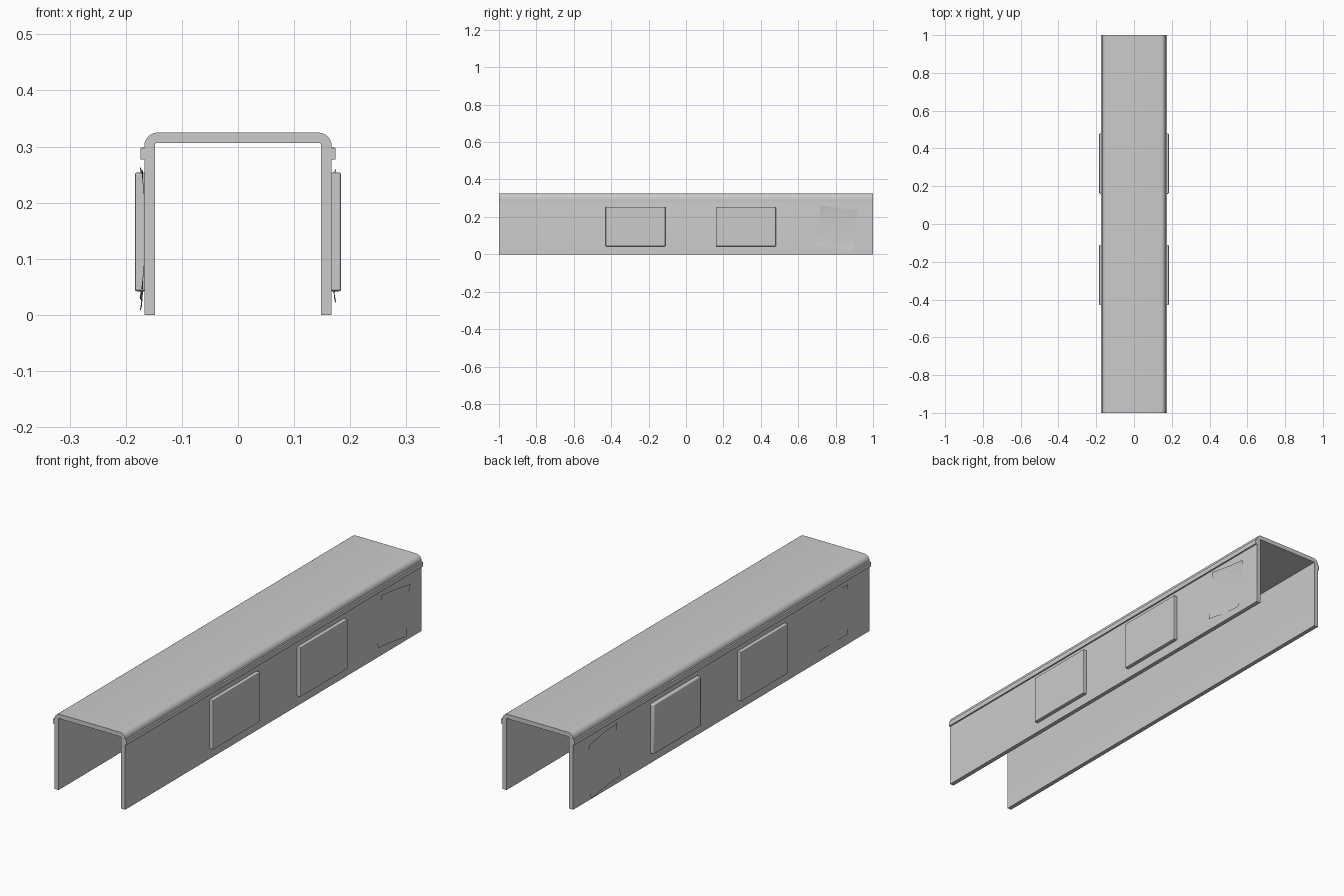
import bpy, bmesh, math

if "Cube" in bpy.data.objects:
    bpy.data.objects.remove(bpy.data.objects["Cube"])


def make_object(name, verts, faces, smooth=False):
    mesh = bpy.data.meshes.new(name)
    mesh.from_pydata(verts, [], faces)
    bm = bmesh.new()
    bm.from_mesh(mesh)
    bmesh.ops.recalc_face_normals(bm, faces=bm.faces)
    bm.to_mesh(mesh)
    bm.free()
    ob = bpy.data.objects.new(name, mesh)
    bpy.context.collection.objects.link(ob)
    if smooth:
        bpy.context.view_layer.objects.active = ob
        ob.select_set(True)
        bpy.ops.object.shade_smooth_by_angle(angle=math.radians(30))
        ob.select_set(False)
    return ob


def box(name, x0, x1, y0, y1, z0, z1, bevel):
    bpy.ops.mesh.primitive_cube_add(size=1)
    ob = bpy.context.object
    ob.name = name
    for v in ob.data.vertices:
        v.co = (x1 if v.co.x > 0 else x0, y1 if v.co.y > 0 else y0,
                z1 if v.co.z > 0 else z0)
    mod = ob.modifiers.new("edge_bevel", 'BEVEL')
    mod.width = bevel
    mod.segments = 2
    return ob


# Channel: half outer and inner outlines, mirrored and bridged as strips
W, T, H, R = 0.167, 0.019, 0.325, 0.024
outer = [(W, 0.0)]
inner = [(W - T, 0.0)]
for i in range(7):
    a = math.radians(90 * i / 6)
    outer.append((W - R + R * math.cos(a), H - R + R * math.sin(a)))
    inner.append((W - T - 0.002 * (1 - math.cos(a)), H - T - 0.002 * (1 - math.sin(a))))
outer += [(-x, z) for x, z in reversed(outer)]
inner += [(-x, z) for x, z in reversed(inner)]
n = len(outer)
verts = [(x, y, z) for line in (outer, inner) for y in (-1, 1) for x, z in line]
faces = []
for i in range(n - 1):
    a, b, c, d = i, n + i, 2 * n + i, 3 * n + i
    faces += [(a, a + 1, b + 1, b), (c, c + 1, d + 1, d),
              (a, a + 1, c + 1, c), (b, b + 1, d + 1, d)]
for i in (0, n - 1):
    faces.append((i, n + i, 3 * n + i, 2 * n + i))
make_object("channel_cover", verts, faces, True)

# Side trim rails and raised side panels
for s, side in ((1, "right"), (-1, "left")):
    box(f"trim_rail_{side}", s * 0.163, s * 0.174, -1, 1, 0.277, 0.298, 0.001)
    for k, (y0, y1) in enumerate(((-0.43, -0.11), (0.16, 0.48))):
        box(f"side_panel_{side}_{k + 1}", s * 0.164, s * 0.184, y0, y1, 0.042, 0.254, 0.004)


# Thin paper sheets with lightly curled corners: (y, z) corners in order
def sheet(name, s, corners, curl):
    m = 8
    (ya, za), (yb, zb), (yc, zc), (yd, zd) = corners
    verts, faces = [], []
    for j in range(m + 1):
        for i in range(m + 1):
            u, v = i / m, j / m
            y = (ya * (1 - u) + yb * u) * (1 - v) + (yd * (1 - u) + yc * u) * v
            z = (za * (1 - u) + zb * u) * (1 - v) + (zd * (1 - u) + zc * u) * v
            lift = curl * (2 * v - 1) ** 4 * (0.4 + 0.6 * (2 * u - 1) ** 2)
            verts.append((s * (W + 0.0012 + lift), y, z))
    for j in range(m):
        for i in range(m):
            k = j * (m + 1) + i
            faces.append((k, k + 1, k + m + 2, k + m + 1))
    return make_object(name, verts, faces, True)


sheet("paper_sheet_right", 1, [(0.695, 0.045), (0.89, 0.02), (0.915, 0.235), (0.72, 0.262)], 0.007)
sheet("paper_sheet_left_rear", -1, [(0.69, 0.03), (0.89, 0.006), (0.905, 0.24), (0.715, 0.265)], 0.007)
sheet("paper_sheet_left_front", -1, [(-0.85, 0.045), (-0.65, 0.045), (-0.66, 0.258), (-0.85, 0.258)], 0.004)
